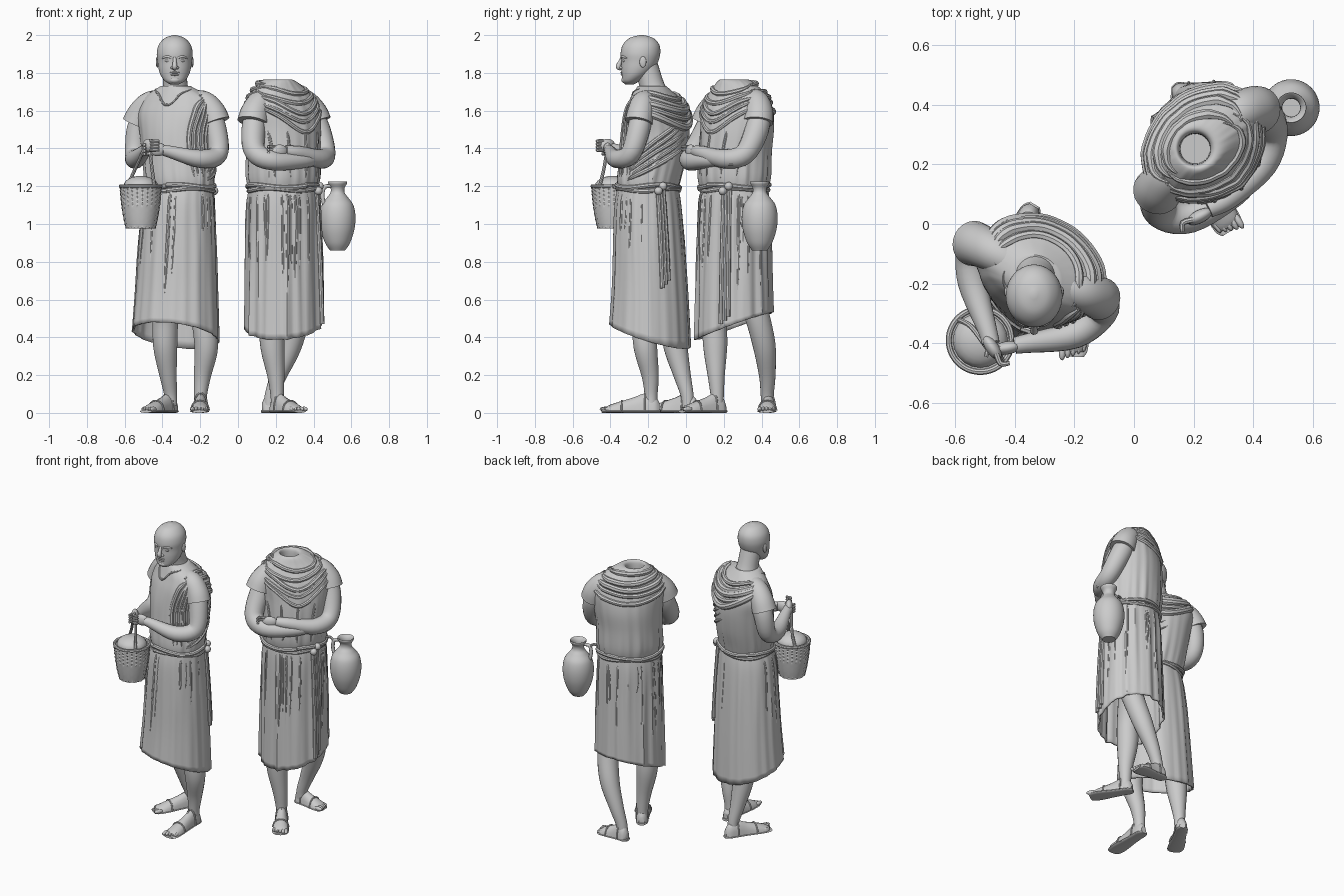
import bpy, bmesh, math, random
from math import sin, cos, pi, radians
from mathutils import Vector, Matrix
random.seed(4)

def catmull(P, m):
    P = [Vector(p) for p in P]
    out = []
    for i in range(len(P) - 1):
        a, b, c, d = P[max(i - 1, 0)], P[i], P[i + 1], P[min(i + 2, len(P) - 1)]
        for j in range(m):
            t = j / m
            out.append(0.5 * (2 * b + (c - a) * t + (2 * a - 5 * b + 4 * c - d) * t * t
                              + (3 * b - a - 3 * c + d) * t ** 3))
    return out + [P[-1]]

def skin_rows(name, rows, caps=True, thick=0):
    # joins rows of points into a tube-like surface
    bm = bmesh.new()
    R = [[bm.verts.new(p) for p in row] for row in rows]
    n = len(R[0])
    for a, b in zip(R, R[1:]):
        for i in range(n):
            bm.faces.new((a[i], a[(i + 1) % n], b[(i + 1) % n], b[i]))
    if caps:
        bm.faces.new(R[0][::-1])
        bm.faces.new(R[-1])
    bmesh.ops.recalc_face_normals(bm, faces=bm.faces)
    me = bpy.data.meshes.new(name)
    bm.to_mesh(me)
    ob = bpy.data.objects.new(name, me)
    bpy.context.collection.objects.link(ob)
    if thick:
        ob.modifiers.new("thickness", 'SOLIDIFY').thickness = thick
    return ob

def loft(name, rings, yaw=0, n=96, m=5, tilt=(0, 0), caps=True, seed=0, thick=0, weave=0):
    # rings: (z, cx, cy, half width, half depth, fold depth); angle 0 is the front
    rows, ca, sa = [], cos(radians(yaw)), sin(radians(yaw))
    z0, z1 = rings[0][0], rings[-1][0]
    for ri, (z, cx, cy, a, b, amp) in enumerate(catmull(rings, m)):
        row = []
        w = ((z - z0) / (z1 - z0)) ** 3 if tilt != (0, 0) else 0
        for i in range(n):
            t = 2 * pi * i / n
            f = 1.1 - abs(sin(5.5 * t + seed + .8 * sin(3 * z))) - abs(sin(8.5 * t + 2 * seed + z)) \
                + .4 * sin(23 * t + seed)
            k = 1 + amp * f + weave * (1 if (i // 3 + ri) % 2 else -1)
            lx, ly = a * k * sin(t), -b * k * cos(t)
            x, y = lx * ca - ly * sa, lx * sa + ly * ca
            row.append(Vector((cx + x, cy + y, z + w * (tilt[0] * x + tilt[1] * y))))
        rows.append(row)
    skin_rows(name, rows, caps, thick)
    return rows

def on(rows, ang, z, off=0.0):
    # point on a lofted body at an angle and height
    i = ang / 360 * len(rows[0])
    n, f = len(rows[0]), i - math.floor(i)
    i = math.floor(i)
    col = [r[i % n].lerp(r[(i + 1) % n], f) for r in rows]
    for p, q in zip(col, col[1:]):
        if (p.z - z) * (q.z - z) <= 0 and p.z != q.z:
            v = p.lerp(q, (z - p.z) / (q.z - p.z))
            break
    else:
        v = min(col, key=lambda c: abs(c.z - z)).copy()
    c = sum((r for r in rows[0]), Vector()) / n
    return v + Vector((v.x - c.x, v.y - c.y, 0)).normalized() * off

def tube(name, pts, n=12, m=5, flat=1.0):
    # round limb through (x, y, z, radius)
    P = catmull(pts, m)
    C, rows, u = [p.to_3d() for p in P], [], None
    for i, c in enumerate(C):
        d = (C[min(i + 1, len(C) - 1)] - C[max(i - 1, 0)]).normalized()
        if u is None:
            u = d.orthogonal()
        u = (u - d * u.dot(d)).normalized()
        v, r = d.cross(u), max(P[i][3], .002)
        rows.append([c + (u * cos(2 * pi * k / n) + v * sin(2 * pi * k / n) * flat) * r for k in range(n)])
    return skin_rows(name, rows)

def strand(name, body, path, r, off=0.0, jit=0.0):
    # cloth ridge lying on a body, path of (angle, z)
    P = catmull([(a, z + random.uniform(-jit, jit), 0) for a, z in path], 5)
    e = len(P) - 1
    r *= random.uniform(.8, 1.15)
    tube(name, [(*on(body, p.x, p.y, off), r * (.2 + .8 * min(1, 4 * min(i, e - i) / e)))
                for i, p in enumerate(P)], 8, 2)

def ball(name, pos, size, rot=0):
    bm = bmesh.new()
    M = Matrix.Translation(pos) @ Matrix.Rotation(rot, 4, 'Z') @ Matrix.Diagonal((*size, 1))
    bmesh.ops.create_uvsphere(bm, u_segments=20, v_segments=12, radius=1, matrix=M)
    me = bpy.data.meshes.new(name)
    bm.to_mesh(me)
    bpy.context.collection.objects.link(bpy.data.objects.new(name, me))

def foot(name, heel, toe, inner):
    h = Vector((*heel, 0))
    d = Vector((*toe, 0)) - h
    L, d = d.length, d.normalized()
    s = Vector((-d.y, d.x, 0)) * inner            # towards the big toe
    st = catmull([(0, .018, .04), (.08, .034, .075), (.25, .036, .09), (.45, .04, .068), (.7, .048, .045),
                  (.86, .046, .028), (.93, .034, .016)], 4)
    ring = [2 * pi * k / 16 for k in range(16)]
    skin_rows(name, [[h + d * t * L + s * w * cos(a) + Vector((0, 0, .013 + q * max(sin(a), 0)
                      + .004 * min(sin(a), 0))) for a in ring] for t, w, q in st])
    skin_rows(name + "_sole", [[h + d * (t * 1.08 - .02) * L + s * w * 1.06 * cos(a)
                                + Vector((0, 0, .008 + .008 * sin(a))) for a in ring] for t, w, q in st])
    for k in range(5):
        p = h + d * L * (.93 - .025 * k) + s * (.036 - .018 * k)
        ball(name + "_toe", (p.x, p.y, .02), (.03, .012 - .0008 * k, .013), math.atan2(d.y, d.x))
    for t, w, q in (st[8], st[15]):
        tube(name + "_strap", [(*(h + d * t * L + s * w * 1.05 * cos(a)
                                  + Vector((0, 0, .013 + q * 1.03 * sin(a)))), .005)
                               for a in (0, .7, 1.3, 1.9, 2.5, pi)], 8, 3)

def hand(name, p, d):
    p, d = Vector(p), Vector(d).normalized()
    side = Vector((d.y, -d.x, 0)).normalized()
    ball(name, p, (.046, .022, .036), math.atan2(d.y, d.x))
    for j in range(4):
        b = p + d * .025 + Vector((0, 0, (j - 1.5) * .016))
        tube(name + "_finger", [(*b, .01), (*(b + d * .035 + side * .006), .0095),
                                (*(b + d * .05 - side * .02), .007)], 8, 3)

def belt(name, body, z):
    for dz in (-.008, .01):
        tube(name, [(*on(body, a, z + dz + .008 * sin(a / 20 + 90 * dz), .004), .013) for a in range(0, 361, 15)], 8, 2)

def tail(name, body, ang, z0, z1, off):
    for k in range(3):
        tube(name, [(*on(body, ang + 5 * k, z, off), .012) for z in (z0, (z0 + z1) / 2, z1 + .02 * k)], 8)
    for dz in (-.015, .015):
        ball(name + "_knot", on(body, ang + 4 + 300 * dz, z0 + dz, .018), (.022, .022, .022))

def gathers(name, body, z0, count):
    for k in range(count):
        a = random.uniform(0, 360)
        strand(name, body, [(a, z0), (a + 1, z0 - .12), (a + random.uniform(-3, 3), z0 - random.uniform(.2, .6))],
               random.uniform(.006, .01), -.004)

# ---- first figure: robe
skirt_a = loft("first_skirt", [(1.20, -.305, -.2, .178, .155, .01), (1.1, -.315, -.2, .195, .172, .015),
    (.9, -.32, -.195, .21, .185, .02), (.65, -.325, -.19, .222, .198, .02), (.41, -.33, -.19, .235, .212, .02)],
    -25, tilt=(-.15, -.3), caps=False, seed=.4, thick=.01)
torso_a = loft("first_tunic", [(1.17, -.305, -.2, .175, .152, .01), (1.24, -.31, -.195, .19, .165, .025),
    (1.35, -.315, -.175, .195, .172, .015), (1.48, -.32, -.16, .205, .172, .01), (1.58, -.32, -.155, .222, .155, .008),
    (1.65, -.32, -.16, .2, .125, .008), (1.69, -.325, -.17, .155, .1, .005), (1.73, -.33, -.18, .08, .075, 0)],
    -25, seed=1.1)
belt("first_belt", torso_a, 1.19)
tail("first_sash", skirt_a, 136, 1.19, .66, .008)
gathers("first_skirt_fold", skirt_a, 1.17, 14)
for k in range(5):
    strand("shawl_front_fold", torso_a, [(70 + 4 * k, 1.67), (46 + 7 * k, 1.6), (40 + 8 * k, 1.45), (48 + 8 * k, 1.24)], .014, -.003, .01)
    strand("shawl_back_fold", torso_a, [(62, 1.68 - .012 * k), (115, 1.685 - .028 * k), (180, 1.66 - .035 * k),
                                        (235, 1.69 - .022 * k), (285, 1.69)], .019, 0, .008)
    strand("shawl_side_fold", torso_a, [(165 + 6 * k, 1.54 - .03 * k), (120, 1.45 - .04 * k), (75, 1.31 - .02 * k)], .012, -.002, .012)
strand("neckline", torso_a, [(-70, 1.715), (-25, 1.69), (0, 1.63), (25, 1.69), (70, 1.715)], .007)

# ---- first figure: head
loft("head", [(1.738, -.335, -.3, .02, .02, 0), (1.755, -.335, -.292, .05, .044, 0), (1.785, -.335, -.272, .073, .068, 0),
    (1.82, -.335, -.256, .085, .087, 0), (1.86, -.335, -.245, .091, .098, 0), (1.905, -.335, -.241, .095, .105, 0),
    (1.95, -.335, -.238, .084, .096, 0), (1.985, -.335, -.236, .052, .062, 0), (2.0, -.335, -.235, .008, .01, 0)], n=40)
tube("neck", [(-.33, -.165, 1.66, .088), (-.332, -.18, 1.73, .066), (-.335, -.21, 1.83, .064)], 24)
tube("nose", [(-.335, -.337, 1.885, .008), (-.335, -.35, 1.855, .011), (-.335, -.358, 1.832, .014), (-.335, -.342, 1.822, .01)])
for z, w in ((1.802, .027), (1.79, .023)):
    ball("lip", (-.335, -.334, z), (w, .012, .006))
ball("chin", (-.335, -.322, 1.762), (.03, .02, .018))
for s in (-1, 1):
    x = -.335
    tube("brow", [(x + s * .014, -.341, 1.879, .005), (x + s * .04, -.334, 1.886, .007), (x + s * .066, -.312, 1.878, .004)])
    ball("eye", (x + s * .036, -.325, 1.864), (.016, .012, .008))
    ball("nostril", (x + s * .013, -.34, 1.828), (.009, .012, .009))
    ball("ear", (x + s * .092, -.228, 1.858), (.008, .018, .03))

# ---- first figure: limbs
tube("first_right_arm", [(-.48, -.085, 1.61, .06), (-.53, -.065, 1.5, .06), (-.545, -.09, 1.37, .053),
                         (-.54, -.2, 1.345, .05), (-.49, -.36, 1.39, .032), (-.48, -.4, 1.4, .03)], 20)
tube("first_left_arm", [(-.16, -.23, 1.61, .06), (-.12, -.25, 1.5, .06), (-.108, -.295, 1.37, .053),
                        (-.2, -.37, 1.345, .048), (-.37, -.402, 1.385, .031), (-.4, -.408, 1.39, .028)], 20)
hand("first_right_hand", (-.475, -.415, 1.415), (.4, -.6, 0))
hand("first_left_hand", (-.425, -.415, 1.395), (-1, -.15, 0))
tube("first_right_sleeve", [(-.39, -.14, 1.66, .05), (-.46, -.1, 1.64, .064), (-.51, -.075, 1.59, .071), (-.538, -.065, 1.53, .076)], 24)
tube("first_left_sleeve", [(-.25, -.2, 1.66, .05), (-.18, -.225, 1.64, .064), (-.135, -.24, 1.59, .07), (-.115, -.25, 1.54, .073)], 24)
tube("first_right_leg", [(-.385, -.12, .65, .07), (-.385, -.075, .5, .068), (-.385, -.055, .35, .064),
                         (-.37, -.02, .2, .046), (-.357, .005, .1, .035), (-.355, .01, .04, .033)], 20)
tube("first_left_leg", [(-.22, -.2, .65, .06), (-.185, -.22, .5, .064), (-.168, -.215, .35, .063),
                        (-.188, -.19, .2, .046), (-.198, -.185, .1, .035), (-.198, -.185, .04, .033)], 20)
foot("first_right_foot", (-.335, .06), (-.49, -.2), 1)
foot("first_left_foot", (-.195, -.14), (-.205, -.45), -1)

# ---- basket
bx, by = -.515, -.39
loft("basket", [(z, bx + .0, by, r, r, 0) for z, r in ((.975, .078), (1.03, .09), (1.1, .101), (1.16, .107), (1.2, .11))],
     n=72, m=5, weave=.025)
tube("basket_rim", [(bx + .106 * cos(a * pi / 8), by + .106 * sin(a * pi / 8), 1.2, .01) for a in range(17)], 8)
ball("basket_cloth", (bx, by, 1.2), (.092, .092, .055))
for s in (-1, 1):
    tube("basket_handle", [(bx + s * .075, by - s * .07, 1.19, .009), (bx + .015 + s * .045, by - s * .045, 1.29, .009),
                           (-.48 + s * .012, -.415, 1.41, .009)], 8)

# ---- second figure: robe
skirt_b = loft("second_skirt", [(1.20, .24, .255, .188, .17, .01), (1.1, .24, .255, .198, .182, .025),
    (.9, .24, .255, .203, .19, .035), (.65, .24, .255, .207, .198, .035), (.46, .24, .255, .21, .203, .035)],
    40, tilt=(.05, .35), caps=False, seed=2.3, thick=.01)
torso_b = loft("second_tunic", [(1.17, .24, .255, .185, .165, .01), (1.25, .24, .255, .203, .185, .03),
    (1.38, .24, .26, .203, .185, .02), (1.5, .24, .27, .213, .18, .012), (1.6, .235, .27, .225, .162, .012),
    (1.67, .23, .27, .2, .13, .012), (1.72, .22, .265, .15, .105, .012), (1.762, .212, .257, .085, .08, .01),
    (1.755, .205, .252, .056, .056, 0), (1.69, .205, .252, .05, .05, 0)], 40, seed=.7)
belt("second_belt", torso_b, 1.19)
tail("second_sash", skirt_b, 30, 1.19, .47, .006)
gathers("second_skirt_fold", skirt_b, 1.17, 28)
for k in range(5):
    z = 1.735 - .02 * k
    strand("cowl_front_fold", torso_b, [(-95, z), (-45, z - .025 - .012 * k), (0, z - .05 - .032 * k), (45, z - .025 - .012 * k), (95, z)], .014, -.003, .012)
    strand("hood_fold", torso_b, [(75, z), (130, z - .012 * k), (180, z - .02 * k), (230, z - .012 * k), (285, z)], .018, 0, .01)
    strand("side_fold", torso_b, [(-60 + 30 * k, 1.5), (-56 + 28 * k, 1.4), (-50 + 25 * k, 1.23)], .008, -.003)

# ---- second figure: limbs
tube("second_right_arm", [(.105, .16, 1.61, .06), (.082, .11, 1.5, .064), (.092, .04, 1.38, .057),
                          (.19, .022, 1.335, .052), (.34, .1, 1.335, .04), (.41, .17, 1.34, .03)], 20)
tube("second_left_arm", [(.375, .385, 1.61, .06), (.425, .375, 1.5, .064), (.46, .31, 1.37, .056),
                         (.43, .2, 1.345, .05), (.32, .09, 1.375, .038), (.25, .05, 1.385, .03)], 20)
hand("second_right_hand", (.44, .2, 1.34), (.6, .6, 0))
hand("second_left_hand", (.22, .025, 1.385), (-.8, -.4, 0))
tube("second_right_sleeve", [(.17, .22, 1.665, .05), (.125, .175, 1.645, .068), (.09, .13, 1.59, .076), (.078, .11, 1.54, .082)], 24)
tube("second_left_sleeve", [(.3, .33, 1.665, .05), (.35, .37, 1.645, .068), (.395, .385, 1.59, .076), (.415, .382, 1.54, .08)], 24)
tube("second_right_leg", [(.19, .2, .65, .08), (.178, .155, .5, .068), (.182, .155, .35, .064),
                          (.2, .16, .2, .046), (.207, .165, .1, .036), (.207, .165, .04, .033)], 20)
tube("second_left_leg", [(.32, .33, .65, .075), (.312, .38, .5, .066), (.275, .415, .35, .06),
                         (.215, .43, .2, .044), (.178, .43, .1, .035), (.168, .432, .04, .033)], 20)
foot("second_right_foot", (.185, .205), (.33, -.025), 1)
foot("second_left_foot", (.128, .44), (.34, .425), -1)

# ---- jug
jx, jy = .527, .39
loft("jug", [(z, jx, jy, r, r, 0) for z, r in ((.86, .04), (.9, .066), (.97, .089), (1.04, .095), (1.1, .084), (1.14, .056),
     (1.165, .038), (1.19, .037), (1.215, .05), (1.225, .048), (1.2, .032), (1.15, .03))], n=40)
tube("jug_handle", [(jx - .035, jy - .01, 1.2, .01), (jx - .07, jy - .02, 1.195, .011),
                    (jx - .08, jy - .022, 1.15, .011), (jx - .07, jy - .02, 1.1, .011)], 10)
tube("jug_cord", [(jx - .07, jy - .02, 1.18, .008), (.43, .365, 1.21, .008), (.38, .35, 1.2, .008)], 8)

# smooth shading with sharp creases kept
bpy.ops.object.select_all(action='SELECT')
bpy.context.view_layer.objects.active = bpy.context.collection.objects[0]
bpy.ops.object.shade_smooth_by_angle(angle=radians(40))
